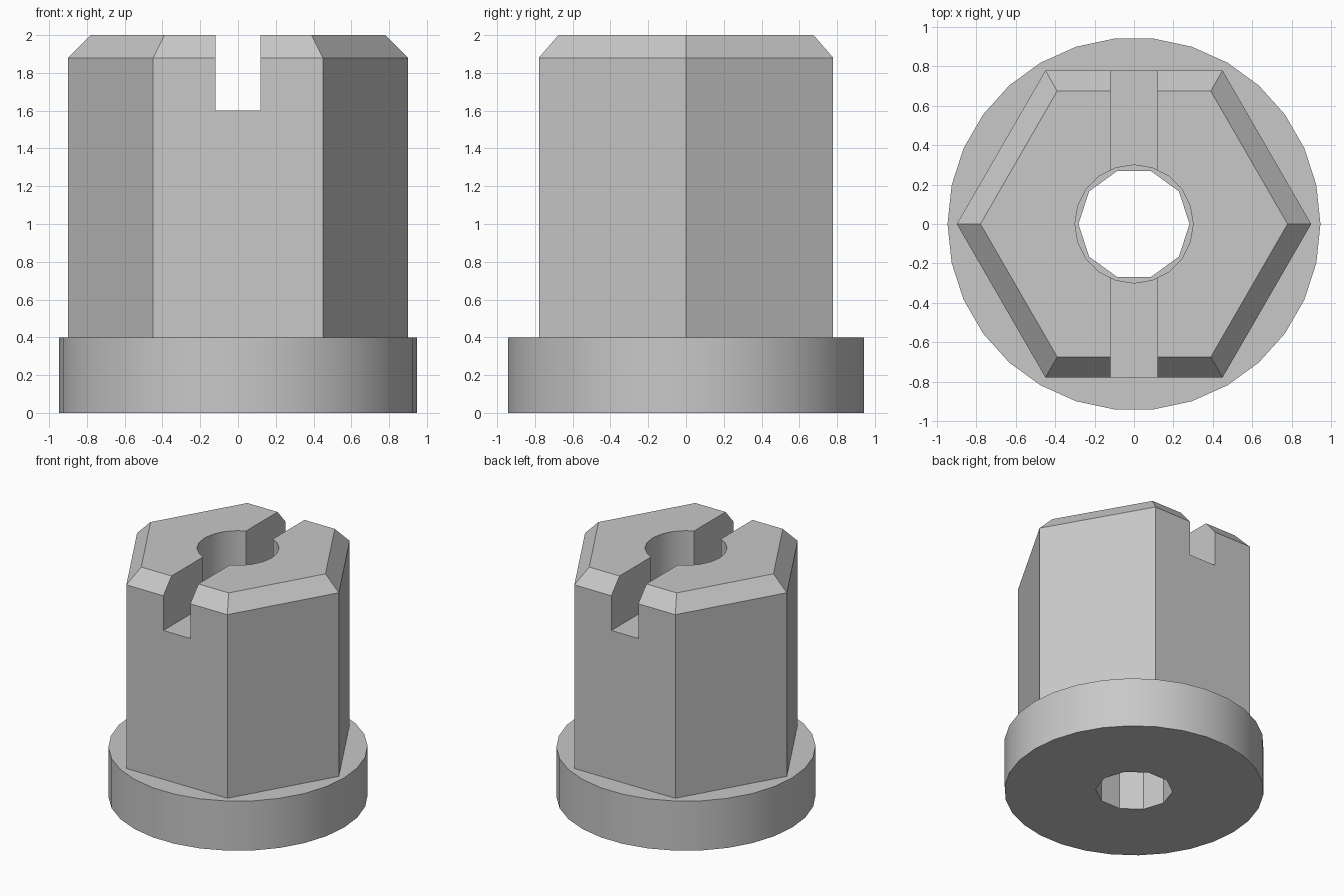
import bpy, bmesh, math

cube = bpy.data.objects.get("Cube")
if cube:
    bpy.data.objects.remove(cube)

# Single grey material
grey = bpy.data.materials.new("plain grey")
grey.use_nodes = True
COLOUR = (0.58, 0.58, 0.58, 1)
grey.diffuse_color = COLOUR
grey.node_tree.nodes["Principled BSDF"].inputs["Base Color"].default_value = COLOUR


def prism(name, sides, rings):
    """Closed solid through stacked regular polygons given as (radius, height)."""
    bm = bmesh.new()
    loops = []
    for radius, z in rings:
        angles = [math.tau * i / sides for i in range(sides)]
        loops.append([bm.verts.new((radius * math.cos(a), radius * math.sin(a), z))
                      for a in angles])
    for low, high in zip(loops, loops[1:]):
        for i in range(sides):
            j = (i + 1) % sides
            bm.faces.new((low[i], low[j], high[j], high[i]))
    bm.faces.new(loops[0][::-1])
    bm.faces.new(loops[-1])
    return finish(name, bm)


def box(name, size, centre):
    bm = bmesh.new()
    bmesh.ops.create_cube(bm, size=1)
    bmesh.ops.scale(bm, vec=size, verts=bm.verts)
    bmesh.ops.translate(bm, vec=centre, verts=bm.verts)
    return finish(name, bm)


def finish(name, bm):
    mesh = bpy.data.meshes.new(name)
    bm.to_mesh(mesh)
    bm.free()
    mesh.materials.append(grey)
    obj = bpy.data.objects.new(name, mesh)
    bpy.context.collection.objects.link(obj)
    return obj


def combine(target, other, operation):
    """Apply a boolean to target and discard the other solid."""
    mod = target.modifiers.new(operation.lower(), "BOOLEAN")
    mod.operation = operation
    mod.solver = "EXACT"
    mod.object = other
    bpy.context.view_layer.update()
    graph = bpy.context.evaluated_depsgraph_get()
    result = bpy.data.meshes.new_from_object(target.evaluated_get(graph))
    target.modifiers.clear()
    target.data = result
    bpy.data.objects.remove(other)


# Round flange with the chamfered hexagonal body rising from it
part = prism("hexagonal_flanged_body", 30, [(0.947, 0), (0.947, 0.4)])
body = prism("hexagon", 6, [(0.9, 0.2), (0.9, 1.88), (0.78, 2)])
combine(part, body, "UNION")

# Wide round bore, narrower ten-sided hole through the flange, top slot
combine(part, prism("bore", 20, [(0.3, 0.4), (0.3, 2.2)]), "DIFFERENCE")
combine(part, prism("flange_hole", 10, [(0.282, -0.2), (0.282, 0.6)]), "DIFFERENCE")
combine(part, box("slot", (0.24, 2.4, 0.8), (0, 0, 2.0)), "DIFFERENCE")

# Smooth the round walls, keep the corners crisp
bpy.ops.object.select_all(action="DESELECT")
part.select_set(True)
bpy.context.view_layer.objects.active = part
bpy.ops.object.shade_smooth_by_angle(angle=math.radians(25))
